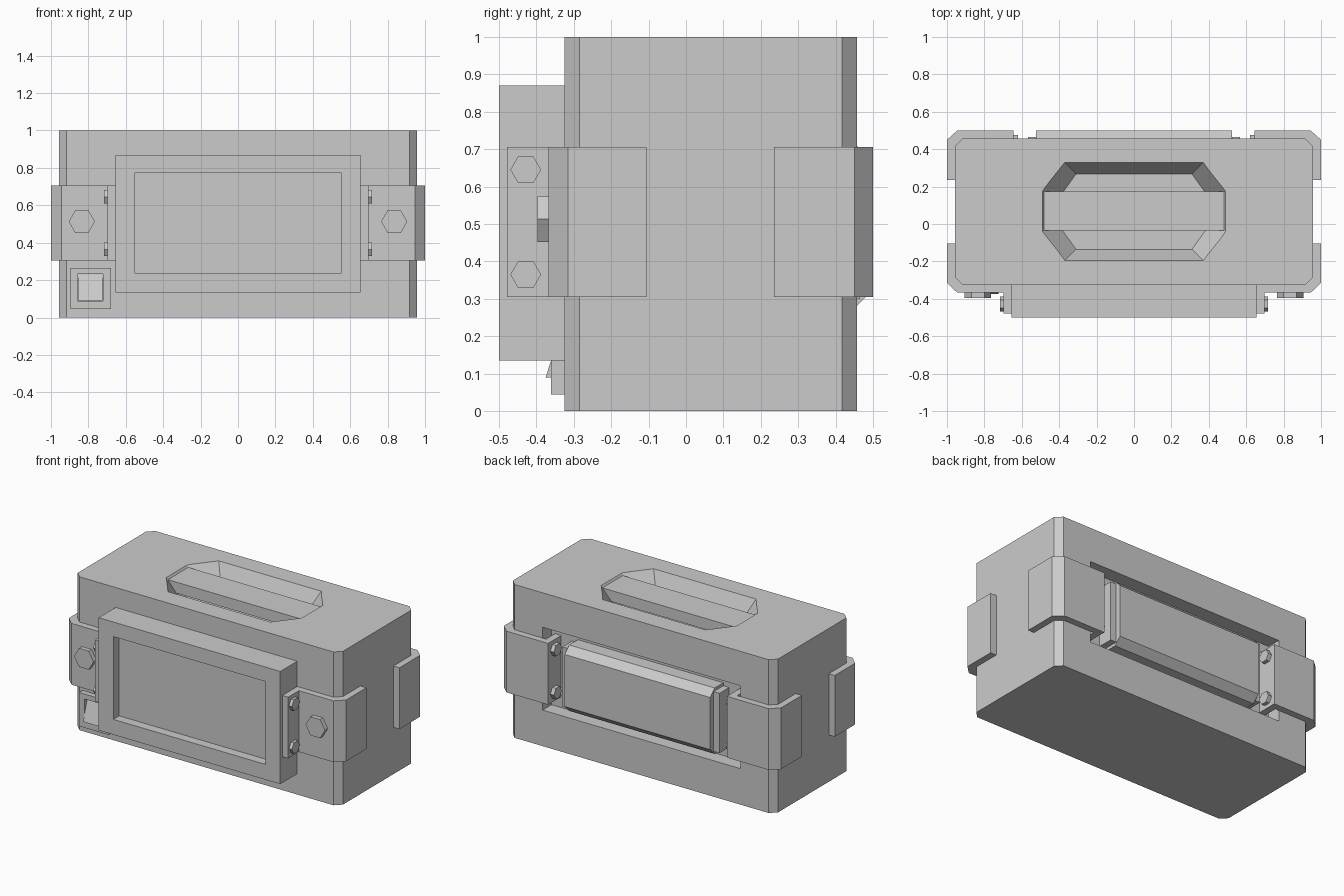
import bpy, bmesh, math
from mathutils import Vector

old = bpy.data.objects.get("Cube")
if old:
    bpy.data.objects.remove(old, do_unlink=True)

grey = bpy.data.materials.new("plain grey")
grey.use_nodes = True
grey.diffuse_color = (0.6, 0.6, 0.6, 1)
grey.node_tree.nodes["Principled BSDF"].inputs["Base Color"].default_value = (0.6, 0.6, 0.6, 1)


def loft(name, ring_a, ring_b):
    """Closed solid between two matching rings of 3D points."""
    bm = bmesh.new()
    a = [bm.verts.new(p) for p in ring_a]
    b = [bm.verts.new(p) for p in ring_b]
    bm.faces.new(a)
    bm.faces.new(b)
    for i in range(len(a)):
        j = (i + 1) % len(a)
        bm.faces.new((a[i], a[j], b[j], b[i]))
    bmesh.ops.recalc_face_normals(bm, faces=bm.faces)
    mesh = bpy.data.meshes.new(name)
    bm.to_mesh(mesh)
    bm.free()
    mesh.materials.append(grey)
    ob = bpy.data.objects.new(name, mesh)
    bpy.context.collection.objects.link(ob)
    return ob


def prism(name, pts, axis, lo, hi):
    """Extrude a 2D outline along x, y or z."""
    def place(p, h):
        u, v = p
        return {"x": (h, u, v), "y": (u, h, v), "z": (u, v, h)}[axis]
    return loft(name, [place(p, lo) for p in pts], [place(p, hi) for p in pts])


def box(name, x, y, z):
    return prism(name, [(x[0], y[0]), (x[1], y[0]), (x[1], y[1]), (x[0], y[1])], "z", *z)


def bolt(name, axis, centre, radius, lo, hi):
    pts = [(centre[0] + radius * math.cos(i * math.pi / 3),
            centre[1] + radius * math.sin(i * math.pi / 3)) for i in range(6)]
    return prism(name, pts, axis, lo, hi)


def cut(target, cutter):
    mod = target.modifiers.new("cut", "BOOLEAN")
    mod.operation = "DIFFERENCE"
    mod.solver = "EXACT"
    mod.object = cutter
    bpy.context.view_layer.objects.active = target
    bpy.ops.object.modifier_apply(modifier=mod.name)
    bpy.data.objects.remove(cutter, do_unlink=True)


def chamfered(x0, x1, y0, y1, cx, cy):
    """Octagon outline: rectangle with cut corners."""
    return [(x0 + cx, y0), (x1 - cx, y0), (x1, y0 + cy), (x1, y1 - cy),
            (x1 - cx, y1), (x0 + cx, y1), (x0, y1 - cy), (x0, y0 + cy)]


# Main case with chamfered upright edges
body = prism("case_body", chamfered(-0.957, 0.957, -0.325, 0.457, 0.04, 0.04), "z", 0, 1)

# Tapered handle well in the top
rim = chamfered(-0.49, 0.49, -0.195, 0.33, 0.12, 0.155)
floor = chamfered(-0.40, 0.40, -0.135, 0.267, 0.09, 0.125)
depth = 0.13
low = [Vector((x, y, 1 - depth)) for x, y in floor]
top = [Vector((x, y, 1)) for x, y in rim]
cut(body, loft("well_cutter", low, [t + (t - l) * 0.5 for t, l in zip(top, low)]))
box("carry_handle", (-0.488, 0.488), (-0.035, 0.175), (0.915, 0.987))

# Bay in the back
cut(body, box("bay_cutter", (-0.715, 0.715), (0.365, 0.6), (0.235, 0.775)))

# Front display frame with sunken screen
frame = box("display_frame", (-0.655, 0.655), (-0.5, -0.325), (0.135, 0.87))
cut(frame, box("screen_cutter", (-0.55, 0.55), (-0.6, -0.44), (0.235, 0.775)))

# Back pack with chamfered long edges
c = 0.045
prism("back_pack", [(0.36, 0.28), (0.5 - c, 0.28), (0.5, 0.28 + c), (0.5, 0.71 - c),
                    (0.5 - c, 0.71), (0.36, 0.71)], "x", -0.525, 0.525)

# Corner clips, flanges and bolts, on both sides
Z = (0.305, 0.705)
BOLT_Z = (0.365, 0.645)
for s, side in ((1, "left"), (-1, "right")):
    def span(a, b):
        return tuple(sorted((s * a, s * b)))

    front = [(0.695, -0.367), (0.945, -0.367), (1, -0.315), (1, -0.105),
             (0.957, -0.105), (0.957, -0.285), (0.917, -0.325), (0.695, -0.325)]
    back = [(0.645, 0.5), (0.945, 0.5), (1, 0.45), (1, 0.235),
            (0.957, 0.235), (0.957, 0.417), (0.917, 0.457), (0.645, 0.457)]
    prism("front_clip_" + side, [(s * x, y) for x, y in front], "z", *Z)
    prism("back_clip_" + side, [(s * x, y) for x, y in back], "z", *Z)
    box("front_flange_" + side, span(0.65, 0.697), (-0.478, -0.325), Z)
    box("back_flange_" + side, span(0.645, 0.69), (0.36, 0.5), Z)
    box("pack_end_plate_" + side, span(0.52, 0.567), (0.36, 0.465), (0.3, 0.69))
    bolt("clip_bolt_" + side, "y", (s * 0.835, 0.513), 0.07, -0.396, -0.36)
    for z in BOLT_Z:
        bolt("front_flange_bolt_" + side, "x", (-0.428, z), 0.041, *span(0.69, 0.717))
        bolt("back_flange_bolt_" + side, "x", (0.435, z), 0.041, *span(0.62, 0.65))

# Rocker switch at the lower front
base = box("switch_base", (-0.895, -0.68), (-0.36, -0.32), (0.045, 0.265))
cut(base, box("switch_cutter", (-0.857, -0.722), (-0.4, -0.327), (0.088, 0.232)))
prism("switch_rocker", [(-0.375, 0.09), (-0.33, 0.23), (-0.32, 0.23), (-0.32, 0.09)],
      "x", -0.855, -0.724)
